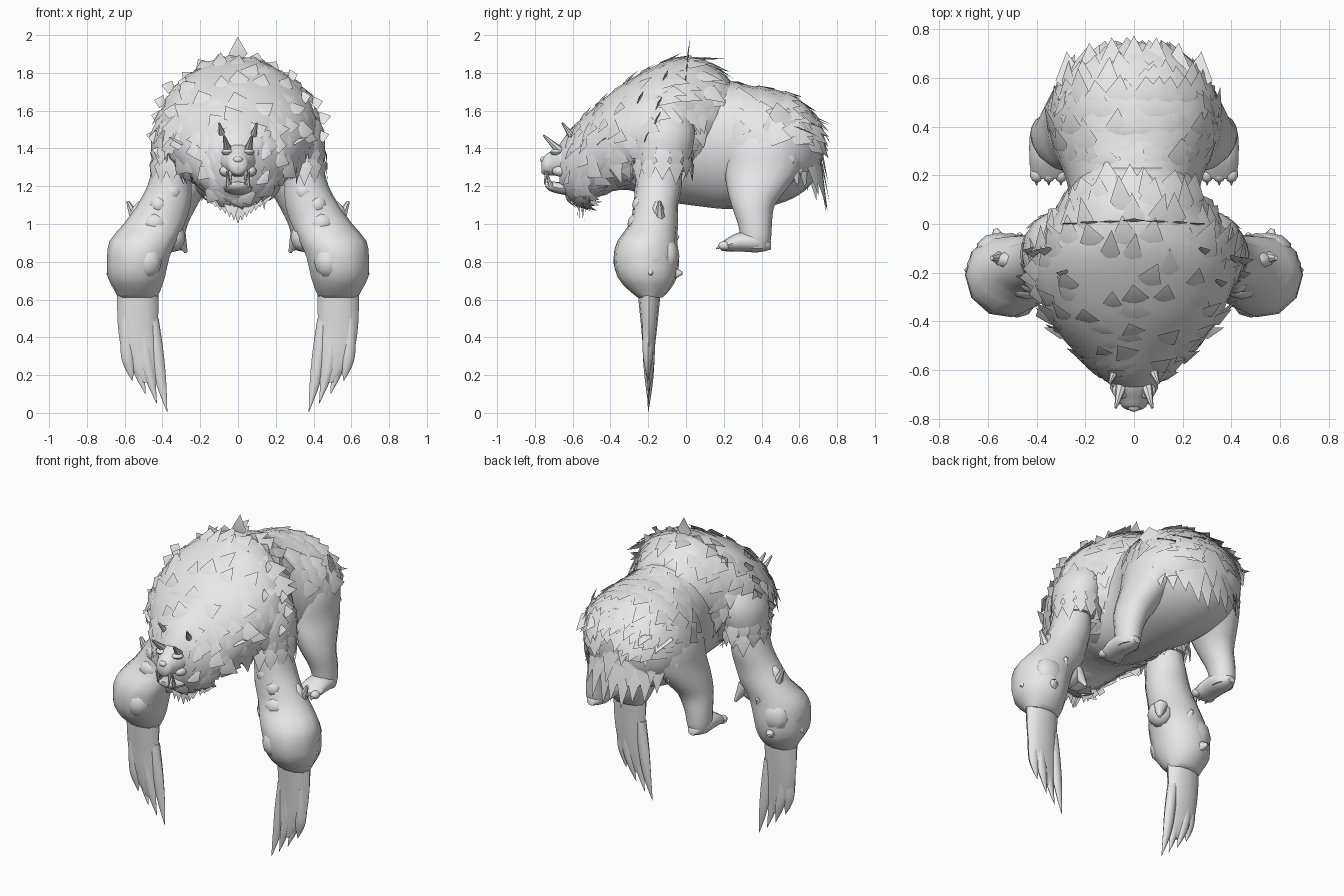
import bpy, bmesh, math, random
from mathutils import Vector, Matrix

cube = bpy.data.objects.get("Cube")
if cube:
    bpy.data.objects.remove(cube, do_unlink=True)
random.seed(7)
rnd = random.uniform

grey = bpy.data.materials.new("plain_grey")
grey.use_nodes = True
COLOR = (0.8, 0.8, 0.8, 1)
grey.diffuse_color = COLOR
grey.node_tree.nodes["Principled BSDF"].inputs["Base Color"].default_value = COLOR
made = []


def finish(name, bm, fix=True):
    if fix:
        bmesh.ops.recalc_face_normals(bm, faces=bm.faces[:])
    me = bpy.data.meshes.new(name)
    bm.to_mesh(me)
    bm.free()
    me.materials.append(grey)
    ob = bpy.data.objects.new(name, me)
    bpy.context.collection.objects.link(ob)
    made.append(ob)


def spline(rows, t):
    """Smooth interpolation through rows, t from 0 to 1."""
    n = len(rows) - 1
    i = min(int(t * n), n - 1)
    u = t * n - i
    quad = zip(rows[max(i - 1, 0)], rows[i], rows[i + 1], rows[min(i + 2, n)])
    return [b + u / 2 * (c - a + u * (2*a - 5*b + 4*c - d + u * (3*b - 3*c + d - a)))
            for a, b, c, d in quad]


def ring_point(rows, t, ang, axis):
    x, y, z, ra, rb = spline(rows, t)
    ca, sb = max(ra, 0) * math.cos(ang), max(rb, 0) * math.sin(ang)
    return Vector((x + ca, y, z + sb)) if axis == "y" else Vector((x + ca, y + sb, z))


def loft(name, rows, axis, sides=14, steps=3, side=1):
    """Rows are centre x, y, z and two radii; rings stand across the axis."""
    bm = bmesh.new()
    count = (len(rows) - 1) * steps
    rings = []
    for k in range(count + 1):
        pts = [ring_point(rows, k / count, math.tau * j / sides, axis) for j in range(sides)]
        rings.append([bm.verts.new((p.x * side, p.y, p.z)) for p in pts])
    for a, b in zip(rings, rings[1:]):
        for j in range(sides):
            m = (j + 1) % sides
            bm.faces.new((a[j], a[m], b[m], b[j]))
    bm.faces.new(rings[0])
    bm.faces.new(rings[-1])
    finish(name, bm)


def spike(name, base, tip, r, side=1):
    base, tip = (Vector((p[0] * side, p[1], p[2])) for p in (base, tip))
    d = tip - base
    mat = Matrix.Translation((base + tip) / 2) @ d.to_track_quat("Z", "Y").to_matrix().to_4x4()
    bm = bmesh.new()
    bmesh.ops.create_cone(bm, cap_ends=True, segments=7, radius1=r, radius2=r * 0.2,
                          depth=d.length, matrix=mat)
    finish(name, bm)


def lump(name, pos, size, side=1):
    bm = bmesh.new()
    bmesh.ops.create_uvsphere(bm, u_segments=10, v_segments=6, radius=1,
                              matrix=Matrix.Translation((pos[0] * side, pos[1], pos[2]))
                              @ Matrix.Diagonal((*size, 1)))
    finish(name, bm)


def tuft(bm, root, flow, normal, length, width, lift):
    """One pointed lock of fur lying along the flow."""
    normal = normal.normalized()
    flow = (flow - normal * flow.dot(normal)).normalized()
    across = flow.cross(normal) * width / 2
    mid = root + flow * length * 0.35 + normal * lift * 0.3
    r, l, m, c, tip = [bm.verts.new(p) for p in (
        root - normal * 0.01, mid - across, mid + across, mid + normal * width * 0.07,
        root + flow * length + normal * lift)]
    for tri in ((r, l, c), (r, c, m), (l, tip, c), (c, tip, m)):
        f = bm.faces.new(tri)
        f.normal_update()
        if f.normal.dot(normal) < 0:
            f.normal_flip()


def surface(rows, t, ang):
    p = ring_point(rows, t, ang, "y")
    du = ring_point(rows, min(t + 0.01, 1), ang, "y") - ring_point(rows, t - 0.01, ang, "y")
    dv = ring_point(rows, t, ang + 0.02, "y") - p
    n = du.cross(dv).normalized()
    out = p - Vector(spline(rows, t)[:3])
    return p, n if n.dot(out) > 0 else -n


def body_rows(table):
    return [(0, y, (lo + hi) / 2, w, (hi - lo) / 2) for y, w, lo, hi in table]


# Torso and mane: y, half width, bottom, top
torso = body_rows([(-.3, .26, 1.18, 1.6), (-.1, .27, 1.12, 1.7), (.1, .265, 1.09, 1.79),
                   (.2, .285, 1.08, 1.77), (.3, .325, 1.08, 1.74), (.42, .35, 1.09, 1.72),
                   (.53, .335, 1.12, 1.695), (.62, .285, 1.17, 1.635), (.69, .19, 1.25, 1.55),
                   (.72, .06, 1.36, 1.45)])
mane = body_rows([(-.67, .08, 1.2, 1.42), (-.62, .15, 1.13, 1.49), (-.55, .22, 1.1, 1.56),
                  (-.45, .31, 1.15, 1.65), (-.35, .37, 1.18, 1.73), (-.2, .42, 1.17, 1.82),
                  (-.08, .4, 1.18, 1.87), (.05, .32, 1.22, 1.88), (.14, .265, 1.31, 1.84),
                  (.23, .2, 1.42, 1.765)])
loft("torso", torso, "y", 24)
loft("mane_body", mane, "y", 28)

# Mane fur, lying close to the body
bm = bmesh.new()
for i in range(14):
    t = 0.08 + 0.8 * i / 13
    for j in range(24):
        ang = math.tau * (j + 0.5 * (i % 2) + rnd(-.3, .3)) / 24
        p, n = surface(mane, t + rnd(-.02, .02), ang)
        tuft(bm, p, Vector((rnd(-.3, .3), 1, -.4)), n, rnd(.1, .17) * min(1, 0.5 + t),
             rnd(.08, .12), rnd(-.035, .015))
for s in (1, -1):
    # Locks hanging over the shoulders and the tops of the arms
    for k in range(24):
        p, n = surface(mane, rnd(.4, .82), math.radians(rnd(-40, 25)))
        p.x *= s
        n.x *= s
        tuft(bm, p, Vector((0, .25, -1)), n, rnd(.1, .17), rnd(.07, .1), rnd(-.01, .03))
    for k in range(26):
        a = math.tau * k / 13
        out = Vector((math.cos(a) * s, math.sin(a), 0))
        p = Vector((s * (.335 + .125 * math.cos(a)), -.125 + .16 * math.sin(a), 1.36 + .06 * (k % 2)))
        tuft(bm, p, Vector((0, 0, -1)), out, rnd(.11, .16), .09, rnd(-.02, .015))
    for k in range(6):
        p, n = surface(mane, rnd(.5, .68), math.radians(-20 + 14 * k))
        tuft(bm, Vector((p.x * s, p.y, p.z)), Vector((s, .4, .1)), Vector((0, -1, .5)),
             rnd(.05, .08), .08, 0)
    tuft(bm, Vector((s * .25, -.46, 1.42)), Vector((s, .4, .1)), Vector((0, -.5, 1)), .13, .06, .02)
# Pointed beard
for k in range(13):
    x = (k - 6) * .025
    tuft(bm, Vector((x, -.57 + abs(x) * .5 + rnd(-.02, .02), 1.17)), Vector((-x, .1, -1)),
         Vector((x, -1, 0)), .17 - abs(x) * .7, .07, rnd(-.01, .02))
# Raised crest along the shoulders
for k in range(7):
    p, n = surface(mane, .74, math.radians(90 + (k - 3) * 16))
    tuft(bm, p - n * .03, n, Vector((0, -1, .1)), .14 if k == 3 else rnd(.06, .09), .1, 0)
finish("mane_fur", bm, False)

# Rump fur, with a ragged fringe hanging at the back
bm = bmesh.new()
for i in range(9):
    t = 0.36 + 0.52 * i / 8
    for j in range(14):
        ang = math.radians(12 + 156 * (j + rnd(.1, .9)) / 14)
        p, n = surface(torso, t, ang)
        tuft(bm, p, Vector((rnd(-.2, .2), 1, -.25)), n, rnd(.11, .16), rnd(.09, .13),
             rnd(-.02, .01))
for row, (top, drop) in enumerate([(1.56, .24), (1.49, .32), (1.42, .34)]):
    for k in range(13):
        u = (k - 6 + .5 * (row % 2)) / 6.5
        a = u * 1.25
        out = Vector((math.sin(a), math.cos(a), .15))
        p = Vector((.325 * math.sin(a), .34 + .355 * math.cos(a), top + .1 * u * u))
        tuft(bm, p, Vector((0, .1, -1)), out, drop * rnd(.85, 1.1) * (1 - .3 * u * u), .12,
             rnd(-.01, .04))
for k in range(7):
    x = (k - 3) * .085
    tuft(bm, Vector((x, .6 - x * x, 1.6 - x * x)), Vector((x * .5, 1, -.5)), Vector((0, .5, 1)),
         .19, .12, .01)
finish("rump_fur", bm, False)

# Head
loft("skull", [(0, -.5, 1.33, .17, .15), (0, -.6, 1.33, .12, .11), (0, -.67, 1.335, .09, .085),
               (0, -.72, 1.32, .062, .065), (0, -.75, 1.31, .05, .052),
               (0, -.765, 1.3, .025, .03)], "y")
loft("lower_jaw", [(0, -.52, 1.2, .1, .06), (0, -.65, 1.19, .075, .035),
                   (0, -.72, 1.2, .055, .026), (0, -.745, 1.21, .025, .014)], "y", 12)
lump("nose", (0, -.75, 1.34), (.028, .022, .018))

claw_tips = [(.45, .43, .375, .005), (.505, .49, .43, .05), (.555, .545, .49, .1),
             (.595, .585, .56, .17)]
for s, tag in ((1, "left"), (-1, "right")):
    # Face details
    spike(tag + "_front_horn", (.05, -.66, 1.38), (.075, -.755, 1.47), .026, s)
    spike(tag + "_rear_horn", (.07, -.58, 1.43), (.1, -.655, 1.535), .026, s)
    spike(tag + "_upper_fang", (.04, -.735, 1.28), (.038, -.75, 1.21), .013, s)
    spike(tag + "_lower_fang", (.05, -.715, 1.2), (.06, -.74, 1.28), .014, s)
    lump(tag + "_brow", (.055, -.685, 1.38), (.035, .035, .018), s)
    lump(tag + "_eye", (.05, -.7, 1.355), (.016, .016, .013), s)
    lump(tag + "_cheek", (.065, -.66, 1.28), (.035, .05, .03), s)

    # Furry shoulder over an arm that swells into a heavy fist
    loft(tag + "_shoulder", [(.28, -.12, 1.6, .1, .13), (.32, -.12, 1.5, .13, .17),
                             (.335, -.125, 1.38, .125, .16), (.34, -.135, 1.28, .11, .13)],
         "z", 14, 2, s)
    loft(tag + "_arm", [(.31, -.14, 1.4, .09, .11), (.345, -.145, 1.3, .105, .12),
                        (.36, -.145, 1.2, .12, .125), (.39, -.16, 1.1, .145, .12),
                        (.44, -.17, 1, .165, .13), (.5, -.205, .91, .18, .16),
                        (.525, -.21, .82, .168, .175), (.535, -.205, .72, .155, .16),
                        (.53, -.195, .65, .125, .11), (.53, -.19, .61, .105, .065)],
         "z", 11, 2, s)
    for pos, size in [((.49, -.15, 1.04), (.085, .045, .09)), ((.42, -.24, 1.1), (.05, .045, .05)),
                      ((.35, -.235, 1.17), (.05, .04, .05)), ((.44, -.25, 1.0), (.07, .06, .06)),
                      ((.48, -.31, .8), (.08, .075, .09)), ((.61, -.2, .82), (.08, .12, .12)),
                      ((.35, -.18, .93), (.075, .08, .08)), ((.55, -.1, .83), (.1, .065, .1))]:
        lump(tag + "_arm_lump", pos, size, s)
    for base, tip in [((.52, -.14, .98), (.585, -.14, 1.12)), ((.55, -.08, .74), (.57, -.02, .74)),
                      ((.32, -.14, .95), (.275, -.1, .85)), ((.63, -.18, .79), (.69, -.19, .73)),
                      ((.47, -.09, .9), (.47, -.04, .94))]:
        spike(tag + "_arm_spur", base, tip, .045, s)

    # Broad flat claw that splits into points
    loft(tag + "_claw", [(.53, -.195, .68, .11, .065), (.53, -.195, .58, .11, .055),
                         (.53, -.195, .45, .105, .042), (.52, -.197, .33, .095, .03),
                         (.5, -.198, .24, .07, .02), (.47, -.2, .16, .035, .008)],
         "z", 12, 3, s)
    for k, (x0, x1, x2, low) in enumerate(claw_tips):
        y = -.197 + .005 * (-1) ** k
        loft(tag + "_claw_point_" + str(k + 1),
             [(x0, y, .5, .03, .03), (x1, y, .32, .036, .027),
              (x1 * .6 + x2 * .4, y, (.32 + low) / 2, .028, .017), (x2, -.2, low, .001, .001)],
             "z", 8, 3, s)

    # Hind leg splaying out from the rump, and foot
    loft(tag + "_hind_leg", [(.15, .43, 1.6, .09, .16), (.2, .425, 1.45, .145, .215),
                             (.23, .41, 1.3, .14, .205), (.275, .38, 1.2, .12, .165),
                             (.315, .355, 1.1, .1, .115), (.345, .365, 1, .08, .09),
                             (.355, .37, .92, .07, .08), (.355, .37, .87, .06, .065)],
         "z", 16, 3, s)
    loft(tag + "_hind_foot", [(.355, .45, .885, .025, .02), (.355, .38, .905, .07, .055),
                              (.355, .28, .905, .075, .05), (.35, .22, .89, .075, .035),
                              (.35, .185, .88, .06, .02)], "y", 12, 3, s)
    for k in range(3):
        x = .3 + .05 * k
        lump(tag + "_toe", (x, .205, .885), (.028, .035, .025), s)
        spike(tag + "_toe_nail", (x, .19, .885), (x, .16, .868), .014, s)

# Smooth shading that keeps creases sharp
bpy.ops.object.select_all(action="DESELECT")
for ob in made:
    ob.select_set(True)
bpy.context.view_layer.objects.active = made[0]
bpy.ops.object.shade_smooth_by_angle(angle=math.radians(50))
